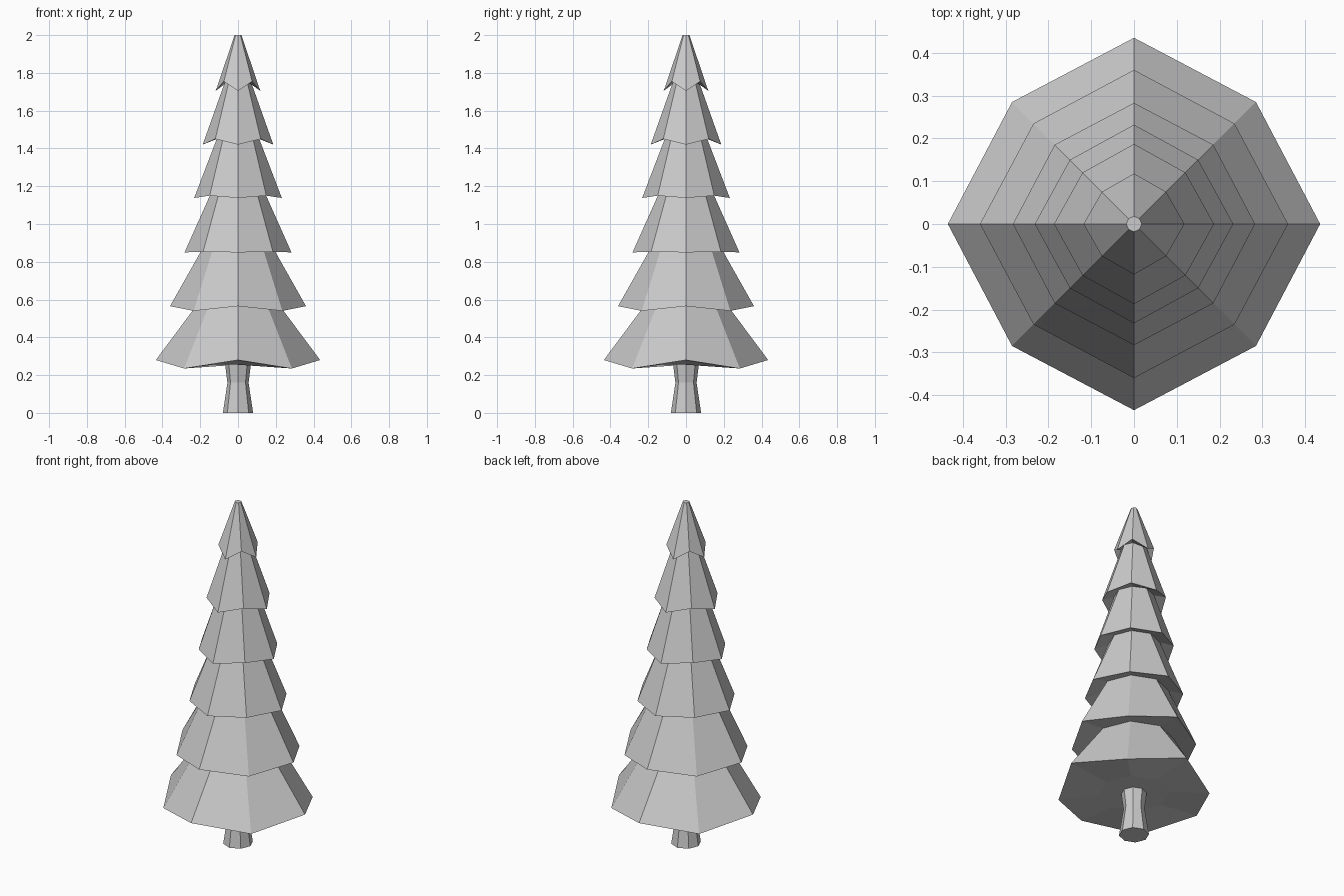
import bpy, bmesh, math

if "Cube" in bpy.data.objects:
    bpy.data.objects.remove(bpy.data.objects["Cube"])


def lathe8(name, rings):
    """Eight-sided closed shape. Ring: (radius, z, diagonal radius, diagonal z)."""
    bm = bmesh.new()
    loops = []
    for r, z, rd, zd in rings:
        loop = []
        for i in range(8):
            a = i * math.pi / 4
            rad, h = (rd, zd) if i % 2 else (r, z)
            loop.append(bm.verts.new((rad * math.cos(a), rad * math.sin(a), h)))
        loops.append(loop)
    for lo, hi in zip(loops, loops[1:]):
        for i in range(8):
            j = (i + 1) % 8
            bm.faces.new((lo[i], lo[j], hi[j], hi[i]))
    bm.faces.new(loops[0][::-1])
    bm.faces.new(loops[-1])
    bmesh.ops.recalc_face_normals(bm, faces=bm.faces)
    mesh = bpy.data.meshes.new(name)
    bm.to_mesh(mesh)
    bm.free()
    obj = bpy.data.objects.new(name, mesh)
    bpy.context.collection.objects.link(obj)
    return obj


def even(r, z):
    return (r, z, r, z)


# Trunk, flared at the foot and under the branches
lathe8("trunk", [even(0.08, 0), even(0.056, 0.16), even(0.07, 0.27)])

# Branch tiers: drooping rim (corner radius, z, diagonal radius, z), then neck
tiers = [
    ((0.435, 0.28, 0.403, 0.235), (0.215, 0.575)),
    ((0.36, 0.565, 0.332, 0.54), (0.185, 0.875)),
    ((0.283, 0.85, 0.262, 0.852), (0.138, 1.175)),
    ((0.232, 1.138, 0.212, 1.15), (0.107, 1.465)),
    ((0.187, 1.42, 0.17, 1.45), (0.068, 1.755)),
    ((0.118, 1.705, 0.106, 1.755), (0.018, 2.0)),
]
rings = [even(0.19, 0.255)]
for rim, neck in tiers:
    rings += [rim, even(*neck)]
lathe8("branches", rings)
